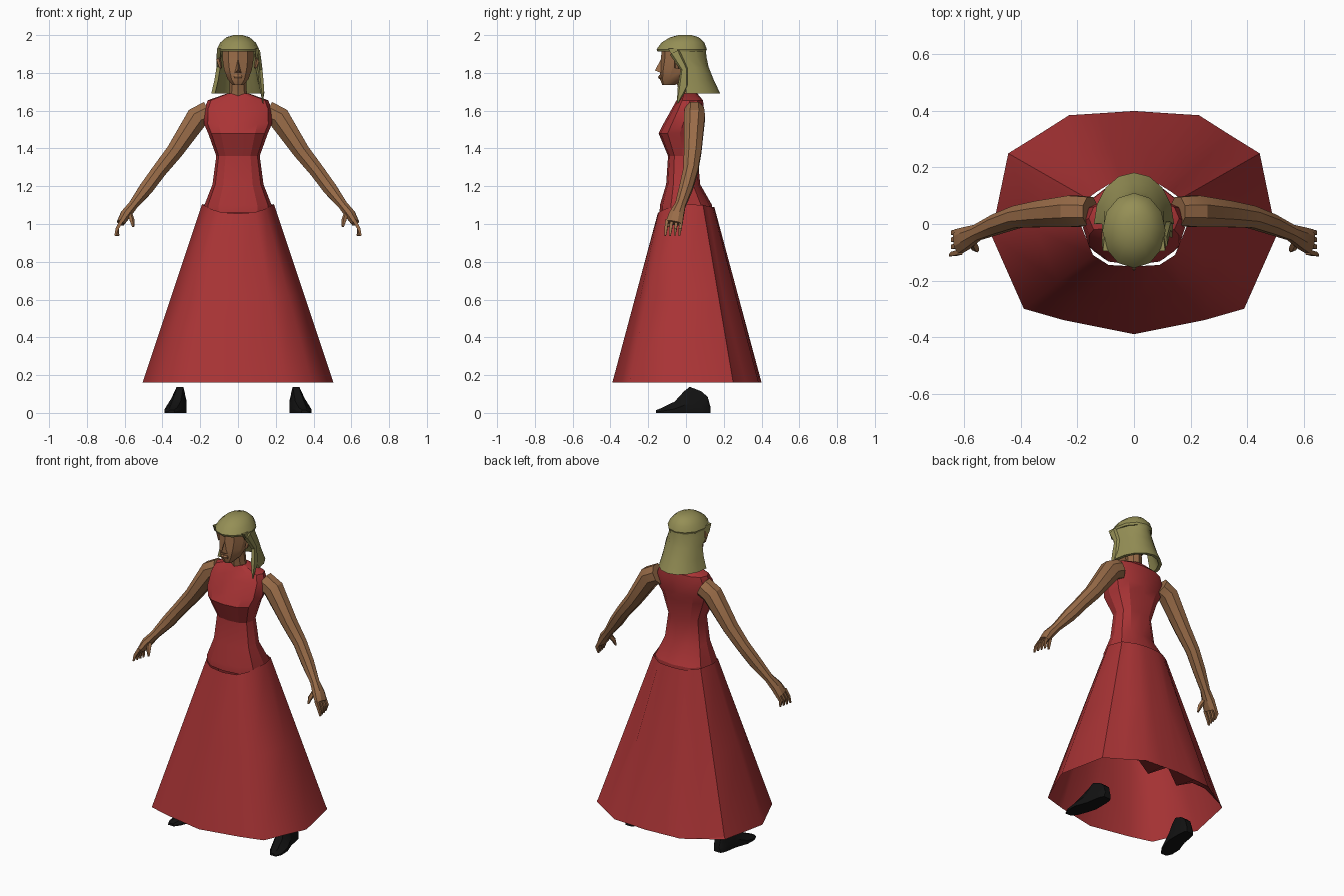
import bpy, bmesh, math
from mathutils import Vector

if "Cube" in bpy.data.objects:
    bpy.data.objects.remove(bpy.data.objects["Cube"])


def material(name, rgb):
    m = bpy.data.materials.new(name)
    m.diffuse_color = (*rgb, 1)
    m.use_nodes = True
    m.node_tree.nodes["Principled BSDF"].inputs["Base Color"].default_value = m.diffuse_color
    return m


RED = material("red_cloth", (0.40, 0.034, 0.036))
SKIN = material("brown_skin", (0.32, 0.15, 0.065))
HAIR = material("olive_blonde_hair", (0.30, 0.275, 0.092))
BLACK = material("black_leather", (0.006, 0.006, 0.006))


def loft(name, rings, mat, caps=(True, True), smooth=30, extra=()):
    """Bridge closed rings of points; extra adds faces by (ring, index)."""
    bm = bmesh.new()
    vs = [[bm.verts.new(p) for p in r] for r in rings]
    n = len(vs[0])
    for a, b in zip(vs, vs[1:]):
        for i in range(n):
            j = (i + 1) % n
            bm.faces.new((a[i], a[j], b[j], b[i]))
    if caps[0]:
        bm.faces.new(vs[0][::-1])
    if caps[1]:
        bm.faces.new(vs[-1])
    bmesh.ops.recalc_face_normals(bm, faces=bm.faces)
    me = bpy.data.meshes.new(name)
    bm.to_mesh(me)
    bm.free()
    me.materials.append(mat)
    me.shade_smooth()
    me.set_sharp_from_angle(angle=math.radians(smooth))
    ob = bpy.data.objects.new(name, me)
    bpy.context.collection.objects.link(ob)
    return ob


def oval(z, w, yf, yb, n=12, power=1.0):
    """Horizontal ring, starting at the front centre; power < 1 is boxier."""
    c, r = (yf + yb) / 2, (yb - yf) / 2
    pts = []
    for i in range(n):
        a = 2 * math.pi * i / n
        s, k = math.sin(a), math.cos(a)
        pts.append((w * math.copysign(abs(s) ** power, s),
                    c - r * math.copysign(abs(k) ** power, k), z))
    return pts


def tube(name, path, mat, n=6, side=1):
    """Tube along (x, y, z, thickness, depth) points, mirrored by side."""
    ps = [Vector(p[:3]) for p in path]
    rings = []
    for i, p in enumerate(path):
        t = (ps[min(i + 1, len(ps) - 1)] - ps[max(i - 1, 0)]).normalized()
        u = t.cross(Vector((0, 1, 0))).normalized()
        v = u.cross(t)
        ring = []
        for k in range(n):
            a = 2 * math.pi * (k + 0.5) / n
            q = ps[i] + u * p[3] * math.cos(a) + v * p[4] * math.sin(a)
            ring.append((q.x * side, q.y, q.z))
        rings.append(ring)
    return loft(name, rings, mat)


def mirrored(half):
    """Close a half outline whose end points lie on x = 0."""
    return half + [(-x, y, z) for x, y, z in half[-2:0:-1]]


# Skirt: flared cone with tucked pleats at the back
hem = [(0, -.39), (.25, -.34), (.39, -.30), (.505, -.04), (.445, .25),
       (.34, .315), (.23, .385), (.12, .392), (0, .40)]
top = [(0, -.15, 1.055), (.09, -.145, 1.062), (.145, -.11, 1.08), (.19, 0, 1.105),
       (.165, .09, 1.10), (.13, .115, 1.095), (.09, .14, 1.09),
       (.045, .147, 1.09), (0, .15, 1.09)]
hem_ring = [(x, y, .16) for x, y in hem]
mid = []
for i, (h, t) in enumerate(zip(hem_ring, top)):
    p = Vector(h).lerp(Vector(t), .5)
    k = .91 if i in (5, 7) else 1
    mid.append((p.x * k, p.y * k, p.z))
loft("skirt", [mirrored(hem_ring), mirrored(mid), mirrored(top)], RED, (False, False), 50)

# Folded lining under the back of the hem
back = [(x, y, .161) for x, y in hem[4:]]
fold = [(.445, .249, .17), (.32, .25, .24), (.2, .28, .22), (.105, .25, .18), (0, .30, .24)]
lining = [back + [(-x, y, z) for x, y, z in back[-2::-1]],
          fold + [(-x, y, z) for x, y, z in fold[-2::-1]]]
bm = bmesh.new()
rows = [[bm.verts.new(p) for p in r] for r in lining]
for i in range(len(rows[0]) - 1):
    bm.faces.new((rows[0][i], rows[1][i], rows[1][i + 1], rows[0][i + 1]))
me = bpy.data.meshes.new("hem_lining")
bm.to_mesh(me)
bm.free()
me.materials.append(RED)
bpy.context.collection.objects.link(bpy.data.objects.new("hem_lining", me))

# Bodice
loft("bodice", [oval(z, w, f, b, 12, .8) for z, w, f, b in (
    (1.06, .180, -.140, .140), (1.10, .178, -.138, .138), (1.21, .135, -.105, .075),
    (1.36, .115, -.095, .062), (1.48, .158, -.145, .080), (1.53, .180, -.120, .090),
    (1.61, .178, -.075, .095), (1.655, .160, -.050, .090), (1.69, .060, -.030, .060))],
    RED, smooth=25)

# Neck and head
loft("neck", [oval(z, w, f, b, 8) for z, w, f, b in (
    (1.66, .055, -.035, .060), (1.71, .045, -.040, .045), (1.79, .045, -.060, .045))], SKIN)
loft("head", [oval(z, w, f, b, 10) for z, w, f, b in (
    (1.735, .028, -.125, -.060), (1.765, .058, -.137, -.005), (1.82, .078, -.138, .050),
    (1.87, .086, -.132, .070), (1.92, .086, -.130, .080), (1.96, .060, -.090, .060))], SKIN)
loft("nose", [[(-.018, -.130, 1.80), (.018, -.130, 1.80), (0, -.128, 1.88)],
              [(-.004, -.164, 1.812), (.004, -.164, 1.812), (0, -.158, 1.825)]], SKIN)
loft("lips", [oval(1.768, .024, -.143, -.11, 6), oval(1.778, .026, -.148, -.11, 6),
              oval(1.788, .020, -.142, -.11, 6)], SKIN)

# Hair: crown, hanging back sheet and one loose lock
loft("hair_crown", [oval(z, w, f, b, 12) for z, w, f, b in (
    (1.912, .108, -.150, .105), (1.925, .112, -.156, .110), (1.96, .094, -.130, .098),
    (1.988, .062, -.085, .068), (2.0, .025, -.040, .030))], HAIR, smooth=35)


def crescent(z, w, y0, yb, t=.02, n=8):
    arcs = []
    for d in (0, t):
        arcs.append([((w - d) * math.cos(math.pi * i / n),
                      y0 + (yb - d - y0) * math.sin(math.pi * i / n), z) for i in range(n + 1)])
    return arcs[0] + arcs[1][::-1]


loft("hair_back", [crescent(*r) for r in (
    (1.93, .110, -.095, .105), (1.885, .114, -.070, .108), (1.83, .114, .000, .120),
    (1.76, .125, .002, .148), (1.69, .142, .000, .182))], HAIR, smooth=40)
tube("hair_lock", [(.108, -.06, 1.91, .012, .03), (.118, -.01, 1.82, .014, .02),
                   (.126, -.015, 1.73, .014, .03), (.133, -.045, 1.64, .003, .004)], HAIR, 5)

# Paired parts
for side, tag in ((1, "right"), (-1, "left")):
    tube(tag + "_ear", [(.098, -.045, 1.90, .012, .02), (.104, -.04, 1.87, .014, .022),
                        (.092, -.05, 1.825, .008, .012)], SKIN, 5, side)
    # Arm from shoulder to palm
    tube(tag + "_arm", [
        (.155, .045, 1.595, .062, .055), (.215, .045, 1.565, .064, .060),
        (.335, .035, 1.385, .048, .050), (.415, .025, 1.285, .042, .042),
        (.485, .000, 1.19, .040, .038), (.555, -.030, 1.10, .027, .030),
        (.595, -.050, 1.05, .030, .042), (.622, -.062, 1.005, .022, .048)], SKIN, 8, side)
    # Fingers and thumb
    for k in range(4):
        y = -.100 + .025 * k
        tube(f"{tag}_finger_{k + 1}", [
            (.615, y, 1.02, .013, .012), (.640, y - .006, .975, .012, .011),
            (.650 - .006 * k, y - .010, .938, .006, .006)], SKIN, 4, side)
    tube(tag + "_thumb", [(.575, -.055, 1.06, .014, .016), (.562, -.085, 1.02, .014, .014),
                          (.555, -.095, .985, .006, .006)], SKIN, 5, side)
    # Shoe: sections from toe to heel (y, inner x, outer x, height, top width)
    shoe = []
    for y, a, b, h, w in ((-.160, .335, .375, .014, .020), (-.125, .310, .390, .028, .040),
                          (-.060, .285, .388, .060, .045), (-.010, .272, .370, .115, .035),
                          (.020, .272, .360, .138, .035), (.080, .272, .350, .115, .040),
                          (.115, .276, .342, .085, .040), (.130, .285, .330, .030, .035)):
        c = a + (b - a) * .4
        shoe.append([(side * x, y, z) for x, z in (
            (a, 0), (b, 0), (b, h * .35), (c + w / 2, h), (c - w / 2, h), (a, h * .45))])
    loft(tag + "_shoe", shoe, BLACK)
